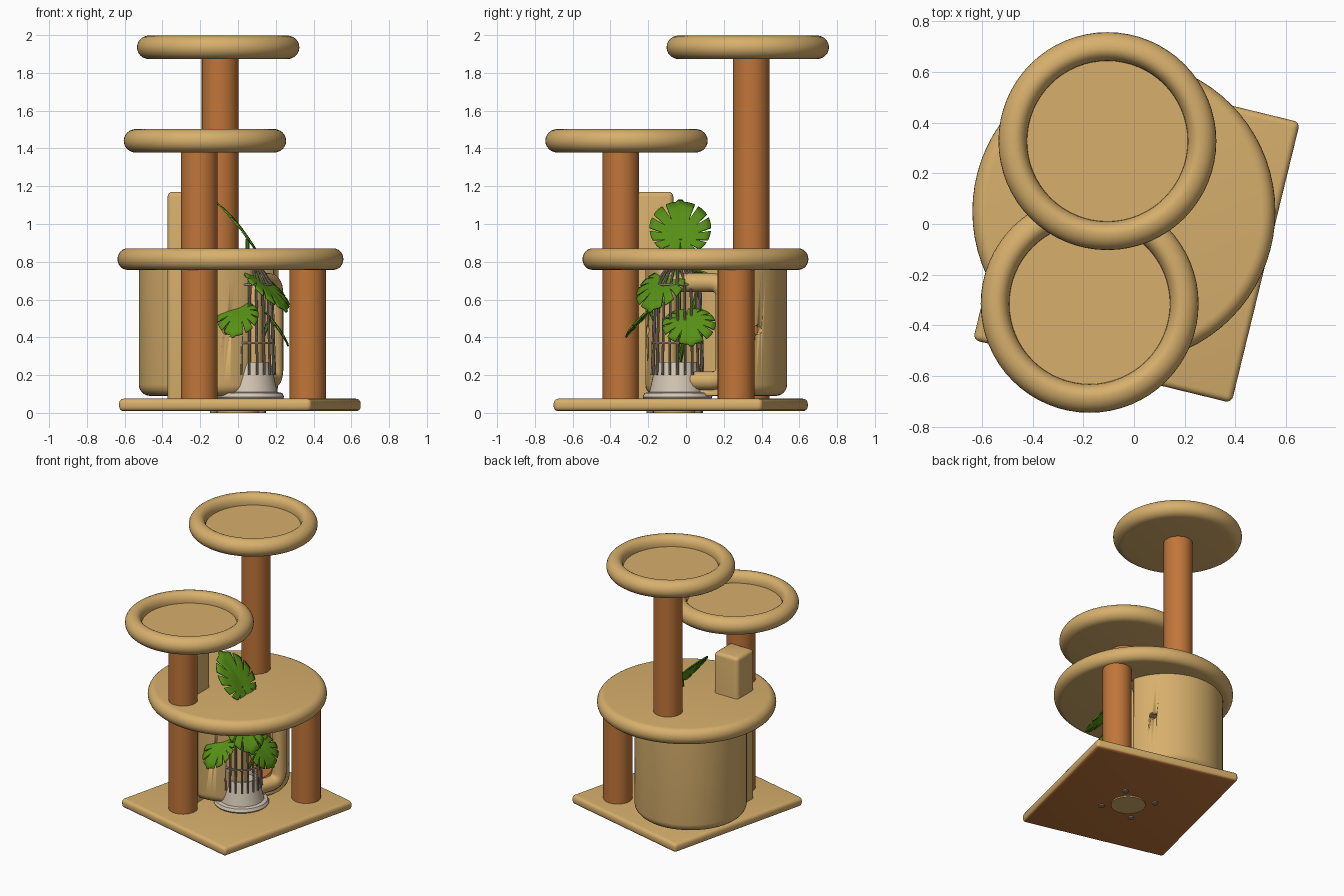
import bpy, bmesh, math
from mathutils import Vector, Matrix

if "Cube" in bpy.data.objects:
    bpy.data.objects.remove(bpy.data.objects["Cube"])


def mat(name, rgb):
    m = bpy.data.materials.new(name)
    m.diffuse_color = (*rgb, 1)
    m.use_nodes = True
    m.node_tree.nodes["Principled BSDF"].inputs["Base Color"].default_value = m.diffuse_color
    return m


TAN = mat("tan plush", (.68, .43, .15))
BROWN = mat("brown rope", (.53, .18, .041))
GREEN = mat("leaf green", (.095, .28, .008))
CREAM = mat("cream pot", (.65, .56, .45))
GREY = mat("warm grey", (.30, .24, .18))


def finish(name, bm, material, angle=40):
    bmesh.ops.recalc_face_normals(bm, faces=bm.faces)
    me = bpy.data.meshes.new(name)
    bm.to_mesh(me)
    bm.free()
    ob = bpy.data.objects.new(name, me)
    bpy.context.collection.objects.link(ob)
    me.materials.append(material)
    bpy.ops.object.select_all(action='DESELECT')
    ob.select_set(True)
    bpy.context.view_layer.objects.active = ob
    bpy.ops.object.shade_smooth_by_angle(angle=math.radians(angle))
    return ob


def arc(cx, cz, rx, rz, a0, a1, n=8):
    return [(cx + rx * math.cos(math.radians(a0 + (a1 - a0) * i / n)),
             cz + rz * math.sin(math.radians(a0 + (a1 - a0) * i / n))) for i in range(n + 1)]


def lathe(name, pts, centre, material, seg=56):
    bm = bmesh.new()
    vs = [bm.verts.new((r, 0, z)) for r, z in pts]
    es = [bm.edges.new(p) for p in zip(vs, vs[1:])]
    bmesh.ops.spin(bm, geom=vs + es, axis=(0, 0, 1), cent=(0, 0, 0), angle=2 * math.pi, steps=seg)
    bmesh.ops.remove_doubles(bm, verts=bm.verts, dist=1e-5)
    bmesh.ops.translate(bm, verts=bm.verts, vec=centre)
    return finish(name, bm, material)


def rods(name, segments, radius, material, seg=8):
    """One object made of straight round bars between pairs of points."""
    bm = bmesh.new()
    for a, b in segments:
        a, b = Vector(a), Vector(b)
        M = Matrix.Translation((a + b) / 2) @ (b - a).to_track_quat('Z', 'Y').to_matrix().to_4x4()
        bmesh.ops.create_cone(bm, cap_ends=True, segments=seg, radius1=radius, radius2=radius,
                              depth=(b - a).length, matrix=M)
    return finish(name, bm, material)


def rounded_box(name, centre, size, bevel, material, turn=0):
    bm = bmesh.new()
    bmesh.ops.create_cube(bm, size=1)
    bmesh.ops.scale(bm, vec=size, verts=bm.verts)
    bmesh.ops.bevel(bm, geom=bm.edges[:], offset=bevel, segments=4, profile=.5, affect='EDGES')
    bmesh.ops.transform(bm, matrix=Matrix.Translation(centre) @ Matrix.Rotation(turn, 4, 'Z'), verts=bm.verts)
    return finish(name, bm, material)


def cut(target, cutter):
    m = target.modifiers.new("cut", 'BOOLEAN')
    m.object, m.operation, m.solver = cutter, 'DIFFERENCE', 'EXACT'
    bpy.context.view_layer.objects.active = target
    bpy.ops.object.modifier_apply(modifier=m.name)
    bpy.data.objects.remove(cutter)


def tube(name, pts, radius, material):
    cu = bpy.data.curves.new(name, 'CURVE')
    cu.dimensions, cu.bevel_depth, cu.bevel_resolution = '3D', radius, 4
    sp = cu.splines.new('POLY')
    sp.points.add(len(pts) - 1)
    for p, q in zip(sp.points, pts):
        p.co = (*q, 1)
    sp.use_cyclic_u = True
    cu.materials.append(material)
    ob = bpy.data.objects.new(name, cu)
    bpy.context.collection.objects.link(ob)
    return ob


# base board with brown underside, and the fixing discs below it
base = rounded_box("base_board", (.01, -.028, .042), (1.05, 1.14, .066), .025, TAN, math.radians(-13.7))
base.data.materials.append(BROWN)
for p in base.data.polygons:
    if p.normal.z < -.7:
        p.material_index = 1
rods("base_centre_disc", [((0, -.06, 0), (0, -.06, .02))], .115, TAN, 32)
rods("base_screws", [((.18 * math.cos(t), -.06 + .18 * math.sin(t), 0),
                      (.18 * math.cos(t), -.06 + .18 * math.sin(t), .02))
                     for t in (math.radians(44 + 90 * k) for k in range(4))], .02, GREY, 16)

# rope posts
for name, x, y, top in (("front_post", -.205, -.345, 1.42), ("back_post", -.095, .345, 1.91),
                        ("right_post", .37, .265, .8)):
    rods(name, [((x, y, .06), (x, y, top))], .097, BROWN, 40)

# square padded post standing through the platform
rounded_box("square_post", (-.275, -.165, .61), (.195, .195, 1.12), .025, TAN)

# round middle platform
lathe("middle_platform", [(0, .757)] + arc(.545, .814, .053, .057, -90, 90, 12) + [(0, .871)],
      (-.04, .05, 0), TAN, 72)


# dished beds
def bed(name, x, y, z):
    lathe(name, [(0, 0)] + arc(.365, .0625, .065, .0625, -90, 90, 12)
          + arc(.365, .0625, .048, .0625, 90, 180, 6)[1:] + [(.317, .055), (0, .055)], (x, y, z), TAN, 64)


bed("lower_bed", -.175, -.315, 1.378)
bed("upper_bed", -.105, .327, 1.873)

# cat house: round shell with a flat open front and two peep holes
HC, FACE = Vector((-.15, .16, 0)), math.radians(-20)


def around(angle, dist, z, side=0):
    return HC + Vector((dist * math.cos(angle) - side * math.sin(angle),
                        dist * math.sin(angle) + side * math.cos(angle), z))


house = lathe("cat_house", [(0, .09)] + arc(.315, .15, .06, .06, -90, 0, 6)
              + [(.375, .768), (.34, .768), (.34, .13), (0, .13)], HC, TAN, 64)
cut(house, rounded_box("opening_cutter", around(FACE, .31 + .2, .45), (.4, .9, 1.0), .01, TAN, FACE))
for s in (-1, 1):
    a = FACE + s * math.radians(56)
    cut(house, rods("peep_cutter", [(around(a, .25, .44), around(a, .5, .44))], .026, TAN, 20))
lathe("house_mat", [(0, .13), (.27, .13), (.28, .17), (.26, .2), (0, .2)], HC, BROWN, 40)
# padded frame around the opening, a rounded rectangle
frame = []
for k, (sx, sz) in enumerate(((1, 1), (-1, 1), (-1, -1), (1, -1))):
    for u, v in arc(sx * .09, .43 + sz * .19, .07, .07, 90 * k, 90 * k + 90, 5):
        frame.append(around(FACE, .305, v, u))
tube("house_opening_frame", frame, .05, TAN)

# plant pot with a cage of bars
PX, PY = .06, -.045
lathe("plant_pot", [(0, .07), (.175, .07), (.185, .085), (.175, .105), (.15, .11), (.14, .15), (.12, .24),
                    (.112, .27), (.1, .27), (.1, .24), (0, .24)], (PX, PY, 0), CREAM, 40)


def ring(r, z, n=20):
    return [Vector((PX + r * math.cos(2 * math.pi * k / n), PY + r * math.sin(2 * math.pi * k / n), z))
            for k in range(n)]


rods("cage_bars", list(zip(ring(.135, .2), ring(.12, .68))) + list(zip(ring(.12, .68), ring(.06, .77))),
     .007, GREY)
for i, (r, z) in enumerate(((.131, .37), (.12, .68))):
    tube("cage_hoop_%d" % i, ring(r, z, 32), .006, GREY)


# split leaves: a polar outline with narrow slits, drooping towards the edge
def leaf(name, origin, tip, width, normal):
    o, t = Vector(origin), Vector(tip)
    length = (t - o).length
    X = (t - o).normalized()
    Y = Vector(normal).cross(X).normalized()
    Z = X.cross(Y)
    bm = bmesh.new()
    n, rings = 120, 5
    centre = bm.verts.new(o)
    prev = None
    for k in range(1, rings + 1):
        row = []
        for i in range(n):
            deg = i * 360 / n - 180
            a, d = math.radians(deg), abs(deg)
            edge = .66 + .3 * math.cos(a) + (.06 if d < 4 else 0)
            limit = edge
            if any(abs(d - s) < 2.5 for s in (24, 48, 72, 96, 123)):
                limit = edge * .52
            if d > 174:
                limit = .08
            r = min(edge * k / rings, limit * (.97 + .03 * k / rings))
            u, v = r * math.cos(a), r * math.sin(a)
            row.append(bm.verts.new(o + X * u * length + Y * v * width / .66
                                    + Z * length * (.06 * abs(v) - .22 * r * r + .1 * r)))
        for i in range(n):
            j = (i + 1) % n
            if prev:
                bm.faces.new((prev[i], row[i], row[j], prev[j]))
            else:
                bm.faces.new((centre, row[i], row[j]))
        prev = row
    ob = finish(name, bm, GREEN, 60)
    s = ob.modifiers.new("thickness", 'SOLIDIFY')
    s.thickness, s.offset = .008, 0
    return o


stems = [leaf("top_leaf", (.05, -.03, .92), (-.10, -.03, 1.14), .15, (1, 0, .5)),
         leaf("upper_right_leaf", (.11, -.11, .7), (.27, -.20, .56), .12, (.4, -.2, 1)),
         leaf("front_leaf", (.01, -.19, .54), (-.03, -.33, .42), .10, (0, -.5, 1)),
         leaf("right_leaf", (.17, .01, .5), (.28, .03, .37), .13, (1, 0, .8)),
         leaf("back_leaf", (-.01, .08, .73), (-.07, .16, .67), .08, (-.2, .3, 1))]
rods("leaf_stems", [((PX, PY, .22), o) for o in stems], .011, GREEN)
